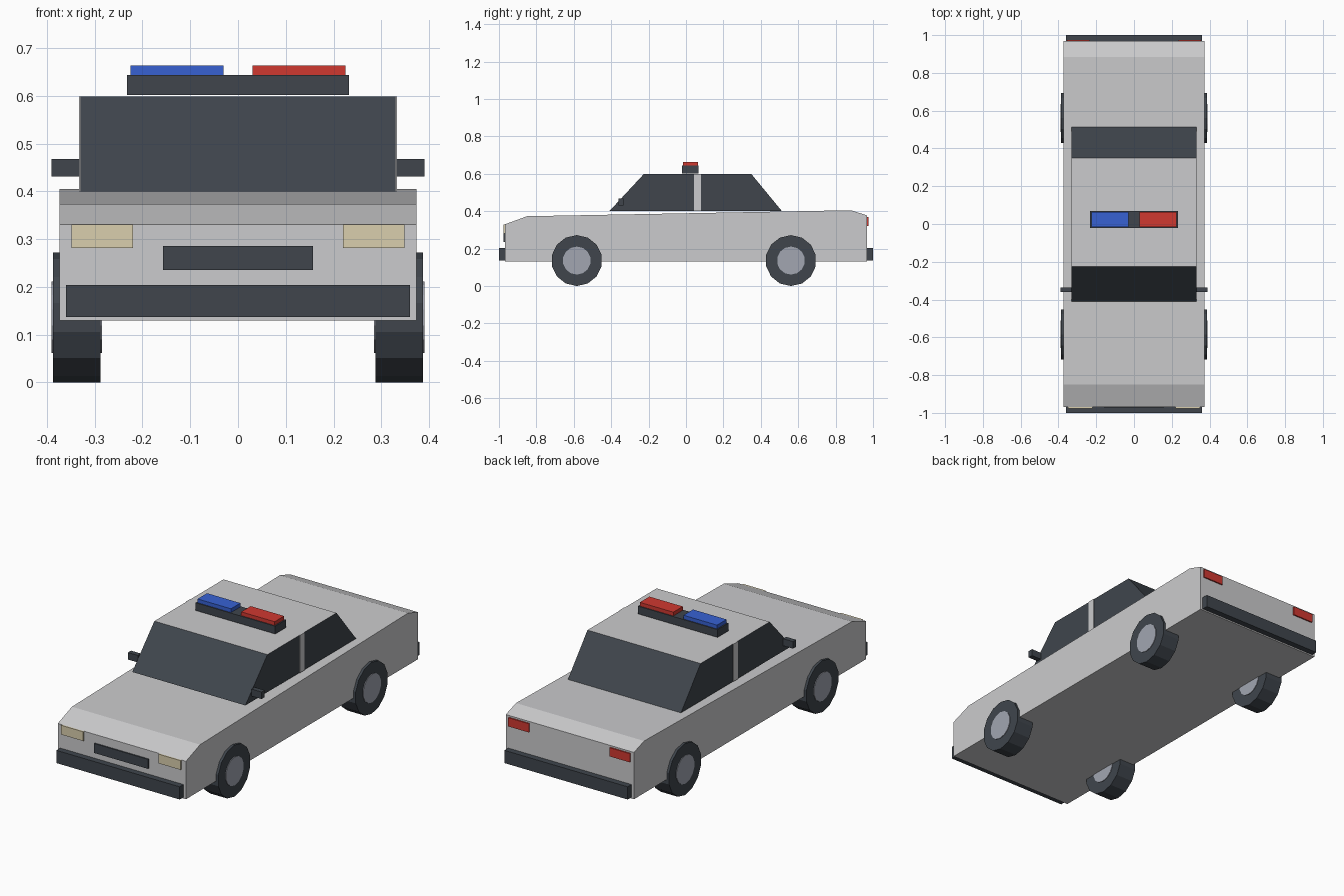
import bpy
import bmesh
import math
from mathutils import Matrix

cube = bpy.data.objects.get("Cube")
if cube:
    bpy.data.objects.remove(cube, do_unlink=True)


def material(name, rgb):
    mat = bpy.data.materials.new(name)
    mat.use_nodes = True
    mat.diffuse_color = (*rgb, 1)
    mat.node_tree.nodes["Principled BSDF"].inputs["Base Color"].default_value = (*rgb, 1)
    return mat


PAINT = material("silver paint", (0.6, 0.6, 0.61))
DARK = material("dark trim", (0.05, 0.06, 0.073))
HUB = material("hub grey", (0.36, 0.38, 0.44))
LAMP = material("warm lamp", (0.7, 0.62, 0.42))
RED = material("red lens", (0.63, 0.04, 0.03))
BLUE = material("blue lens", (0.038, 0.12, 0.65))


def finish(name, bm, *mats):
    bmesh.ops.recalc_face_normals(bm, faces=bm.faces)
    mesh = bpy.data.meshes.new(name)
    bm.to_mesh(mesh)
    bm.free()
    for mat in mats:
        mesh.materials.append(mat)
    obj = bpy.data.objects.new(name, mesh)
    bpy.context.collection.objects.link(obj)
    return obj


def box(name, x, y, z, mat):
    """Box from (min, max) pairs along each axis."""
    bm = bmesh.new()
    bmesh.ops.create_cube(bm, size=1)
    for v in bm.verts:
        v.co = [pair[0] if c < 0 else pair[1] for c, pair in zip(v.co, (x, y, z))]
    return finish(name, bm, mat)


def extrude_profile(profile, half_width):
    """Side profile of (y, z) points extruded across x."""
    bm = bmesh.new()
    face = bm.faces.new([bm.verts.new((-half_width, y, z)) for y, z in profile])
    out = bmesh.ops.extrude_face_region(bm, geom=[face])
    for v in out["geom"]:
        if isinstance(v, bmesh.types.BMVert):
            v.co.x = half_width
    bmesh.ops.recalc_face_normals(bm, faces=bm.faces)
    return bm


def axle_disc(name, radius, x, y, z, mat):
    """14-sided cylinder lying along x, with a corner at the bottom."""
    bm = bmesh.new()
    bmesh.ops.create_cone(bm, cap_ends=True, segments=14, radius1=radius,
                          radius2=radius, depth=x[1] - x[0])
    # stand a corner on the ground, whatever corner the cone starts at
    first = min(bm.verts, key=lambda v: (round(v.co.z, 4), -v.co.x))
    turn = Matrix.Rotation(-math.atan2(first.co.y, first.co.x), 4, "Z")
    move = Matrix.Translation((sum(x) / 2, y, z))
    bm.transform(move @ Matrix.Rotation(math.pi / 2, 4, "Y") @ turn)
    return finish(name, bm, mat)


# Lower body
body = extrude_profile([(-0.968, 0.13), (-0.968, 0.33), (-0.85, 0.373),
                        (0.883, 0.405), (0.968, 0.377), (0.968, 0.13)], 0.374)
finish("body", body, PAINT)

# Cabin: painted roof and floor, glass on every other side
cabin = extrude_profile([(-0.41, 0.4), (-0.226, 0.598), (0.35, 0.598), (0.513, 0.4)], 0.33)
for f in cabin.faces:
    f.material_index = 0 if abs(f.normal.z) > 0.95 else 1
finish("cabin", cabin, PAINT, DARK)

# Bumpers and grille
box("front_bumper", (-0.36, 0.36), (-1, -0.96), (0.137, 0.204), DARK)
box("rear_bumper", (-0.36, 0.36), (0.96, 1), (0.137, 0.204), DARK)
box("grille", (-0.157, 0.157), (-0.975, -0.96), (0.235, 0.285), DARK)

# Paired parts
for side, s in (("left", 1), ("right", -1)):
    def span(a, b):
        return tuple(sorted((s * a, s * b)))

    box(f"{side}_headlight", span(0.22, 0.349), (-0.976, -0.96), (0.281, 0.33), LAMP)
    box(f"{side}_taillight", span(0.235, 0.355), (0.96, 0.975), (0.322, 0.368), RED)
    box(f"{side}_door_pillar", span(0.325, 0.333), (0.042, 0.079), (0.4, 0.598), PAINT)
    box(f"{side}_mirror", span(0.332, 0.39), (-0.361, -0.335), (0.431, 0.468), DARK)
    for end, y in (("front", -0.584), ("rear", 0.561)):
        axle_disc(f"{end}_{side}_tyre", 0.136, span(0.288, 0.387), y, 0.136, DARK)
        axle_disc(f"{end}_{side}_hub", 0.075, span(0.285, 0.39), y, 0.136, HUB)

# Roof light bar
box("light_bar", (-0.232, 0.232), (-0.021, 0.068), (0.602, 0.643), DARK)
box("red_beacon", (0.03, 0.225), (-0.016, 0.063), (0.643, 0.663), RED)
box("blue_beacon", (-0.225, -0.03), (-0.016, 0.063), (0.643, 0.663), BLUE)
